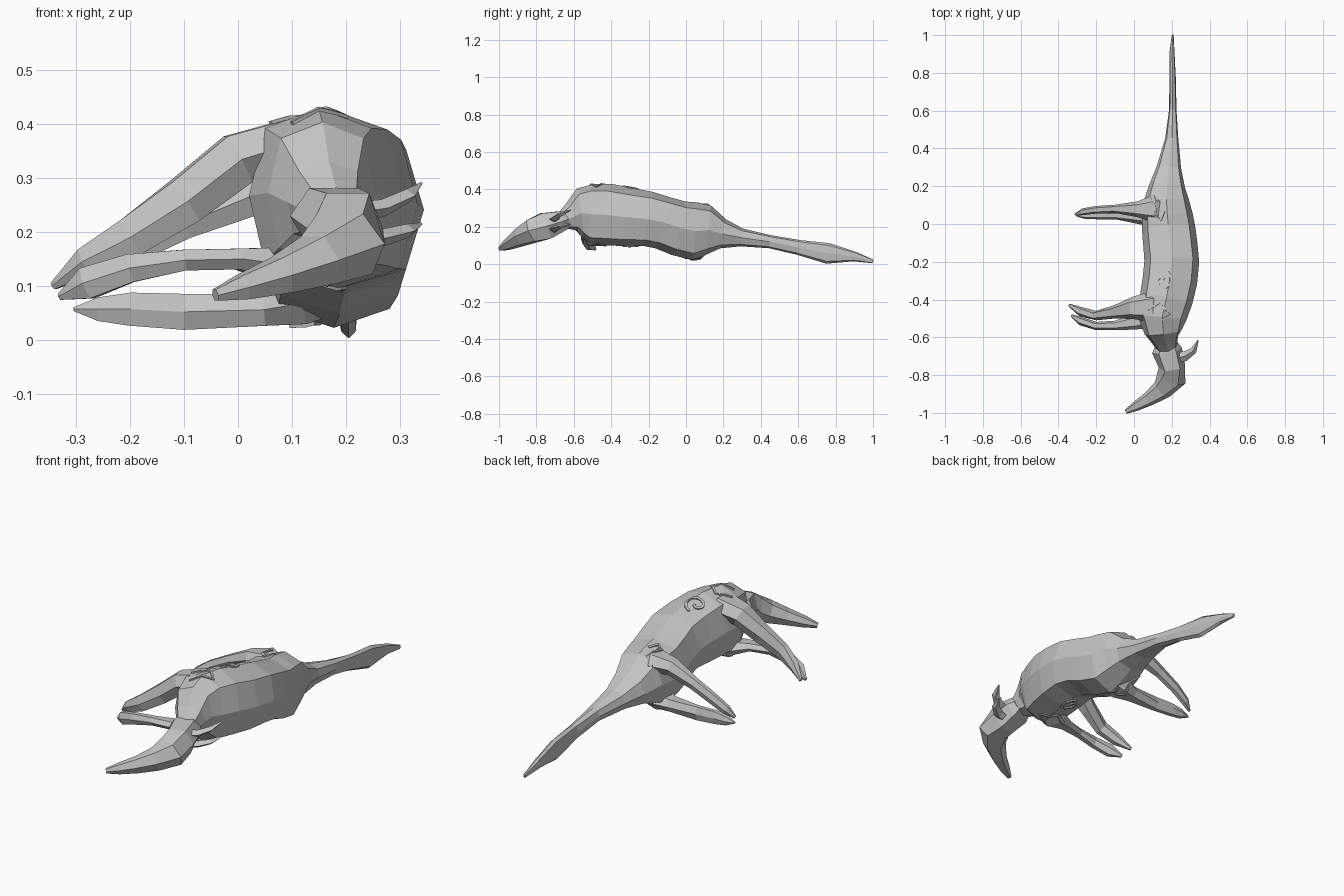
import bpy, bmesh, math
from mathutils import Vector
from mathutils.bvhtree import BVHTree

if "Cube" in bpy.data.objects:
    bpy.data.objects.remove(bpy.data.objects["Cube"])

grey = bpy.data.materials.new("plain grey")
grey.diffuse_color = (0.55, 0.55, 0.55, 1)
grey.use_nodes = True
grey.node_tree.nodes["Principled BSDF"].inputs["Base Color"].default_value = grey.diffuse_color
UP = Vector((0, 0, 1))


def finish(name, bm):
    bmesh.ops.recalc_face_normals(bm, faces=bm.faces)
    me = bpy.data.meshes.new(name)
    bm.to_mesh(me)
    me.materials.append(grey)
    ob = bpy.data.objects.new(name, me)
    bpy.context.collection.objects.link(ob)
    return ob


def loft(name, rows, sides=8, power=0.8):
    """Skin rings along a path; row = x, y, z, half width, half height."""
    bm = bmesh.new()
    cs = [Vector(r[:3]) for r in rows]
    rings = []
    for i, r in enumerate(rows):
        t = (cs[min(i + 1, len(cs) - 1)] - cs[max(i - 1, 0)]).normalized()
        side = t.cross(UP).normalized()
        up = side.cross(t)
        ring = []
        for k in range(sides):
            a = 2 * math.pi * k / sides
            c, s = math.cos(a), math.sin(a)
            c = math.copysign(abs(c) ** power, c) if abs(c) > 1e-6 else 0
            s = math.copysign(abs(s) ** power, s) if abs(s) > 1e-6 else 0
            ring.append(bm.verts.new(cs[i] + side * r[3] * c + up * r[4] * s))
        rings.append(ring)
    for a, b in zip(rings, rings[1:]):
        for k in range(sides):
            n = (k + 1) % sides
            bm.faces.new((a[k], a[n], b[n], b[k]))
    bm.faces.new(rings[0])
    bm.faces.new(rings[-1])
    return finish(name, bm)


# Body lying on its side, tail to neck: y, x range, z range
spans = [(1.0, .2, .21, .005, .025), (.9, .187, .215, .015, .068),
         (.76, .188, .222, .002, .113), (.6, .185, .225, .05, .13),
         (.45, .165, .235, .085, .155), (.3, .12, .25, .095, .19),
         (.2, .08, .27, .083, .24), (.12, .05, .293, .05, .315),
         (.04, .042, .312, .022, .332), (-.04, .043, .327, .045, .34),
         (-.12, .05, .337, .078, .362),
         (-.2, .055, .345, .095, .388), (-.3, .045, .335, .095, .408),
         (-.4, .03, .31, .1, .428), (-.5, .02, .277, .105, .43),
         (-.57, .055, .255, .14, .405), (-.61, .09, .235, .175, .335),
         (-.66, .125, .23, .19, .285)]
body = loft("body_and_tail", [((a + b) / 2, y, (c + d) / 2, (b - a) / 2, (d - c) / 2)
                              for y, a, b, c, d in spans], 8, .75)

# Head with long bent snout
loft("head", [(.178, -.625, .24, .055, .048), (.175, -.67, .23, .08, .06),
              (.2, -.75, .205, .07, .08), (.198, -.815, .178, .08, .068),
              (.15, -.875, .148, .055, .052), (.08, -.925, .12, .038, .038),
              (.01, -.965, .098, .026, .026), (-.042, -.993, .083, .012, .012)], 6)

# Pair of curved ears
for name, dz, tip in (("upper_ear", .245, .29), ("lower_ear", .19, .215)):
    loft(name, [(.21, -.71, dz - .01, .03, .02), (.27, -.70, dz, .026, .016),
                (.315, -.67, (dz + tip) / 2, .018, .013),
                (.34, -.615, tip, .003, .003)], 4, 1)

# Legs: sunken shoulder or hip root, thigh, knee, shin, pointed foot
legs = {
    "upper_front_leg": [(.2, -.43, .35, .06, .03), (.1, -.44, .365, .085, .052),
                        (0, -.445, .335, .06, .055), (-.1, -.465, .257, .035, .05),
                        (-.2, -.485, .19, .025, .042), (-.28, -.465, .145, .025, .03),
                        (-.342, -.43, .1, .008, .008)],
    "lower_front_leg": [(.18, -.44, .15, .06, .03), (.1, -.485, .135, .065, .042),
                        (0, -.52, .15, .04, .022), (-.1, -.537, .148, .025, .022),
                        (-.2, -.54, .133, .022, .03), (-.28, -.515, .105, .022, .034),
                        (-.33, -.485, .08, .007, .007)],
    "upper_hind_leg": [(.2, .09, .23, .06, .04), (.11, .08, .277, .075, .05),
                       (.02, .078, .265, .042, .042), (-.1, .08, .215, .022, .032),
                       (-.2, .075, .165, .02, .029), (-.27, .065, .122, .018, .024),
                       (-.31, .05, .088, .007, .007)],
    "lower_hind_leg": [(.2, .035, .09, .07, .04), (.12, .035, .068, .08, .045),
                       (.05, .04, .056, .045, .034), (-.1, .045, .052, .02, .038),
                       (-.2, .045, .057, .02, .035), (-.26, .045, .057, .018, .025),
                       (-.305, .045, .057, .005, .004)],
}
parts = [body]
for name, rows in legs.items():
    parts.append(loft(name, rows, 6, 0.9))

# Thin raised markings, draped on the upper and lower flank
co, polys = [], []
for ob in parts:
    base = len(co)
    co += [v.co.copy() for v in ob.data.vertices]
    polys += [[base + i for i in p.vertices] for p in ob.data.polygons]
bvh = BVHTree.FromPolygons(co, polys)


def marking(name, pts, width, sign):
    pts = [Vector(p) for p in pts]
    dense = [a.lerp(b, k / 4) for a, b in zip(pts, pts[1:]) for k in range(4)]
    dense.append(pts[-1])
    bm = bmesh.new()
    pairs = []
    for i, p in enumerate(dense):
        d = (dense[min(i + 1, len(dense) - 1)] - dense[max(i - 1, 0)]).normalized()
        nrm = Vector((-d.y, d.x)) * width / 2
        pair = []
        for q in (p + nrm, p - nrm):
            hit = bvh.ray_cast(Vector((q.x, q.y, sign)), Vector((0, 0, -sign)))[0]
            if hit:
                pair.append(bm.verts.new(hit + Vector((0, 0, sign * .003))))
        if len(pair) == 2:
            pairs.append(pair)
    for a, b in zip(pairs, pairs[1:]):
        bm.faces.new((a[0], a[1], b[1], b[0]))
    ob = finish(name, bm)
    mod = ob.modifiers.new("thickness", 'SOLIDIFY')
    mod.thickness = .006
    mod.offset = 0


spiral = [((.01 + .0033 * i) * math.cos(.5 + i * .52) + .15,
           (.01 + .0033 * i) * math.sin(.5 + i * .52) - .3) for i in range(15)]
hip = [(.09, .15), (.12, .10), (.10, .05), (.14, .02), (.16, .07)]
shoulder = [(.06, -.46), (.13, -.42), (.20, -.48), (.10, -.53)]
for side, sign in (("upper", 1), ("lower", -1)):
    marking(side + "_flank_spiral", spiral, .012, sign)
    marking(side + "_hip_mark", hip, .01, sign)
    marking(side + "_shoulder_mark", shoulder, .01, sign)
